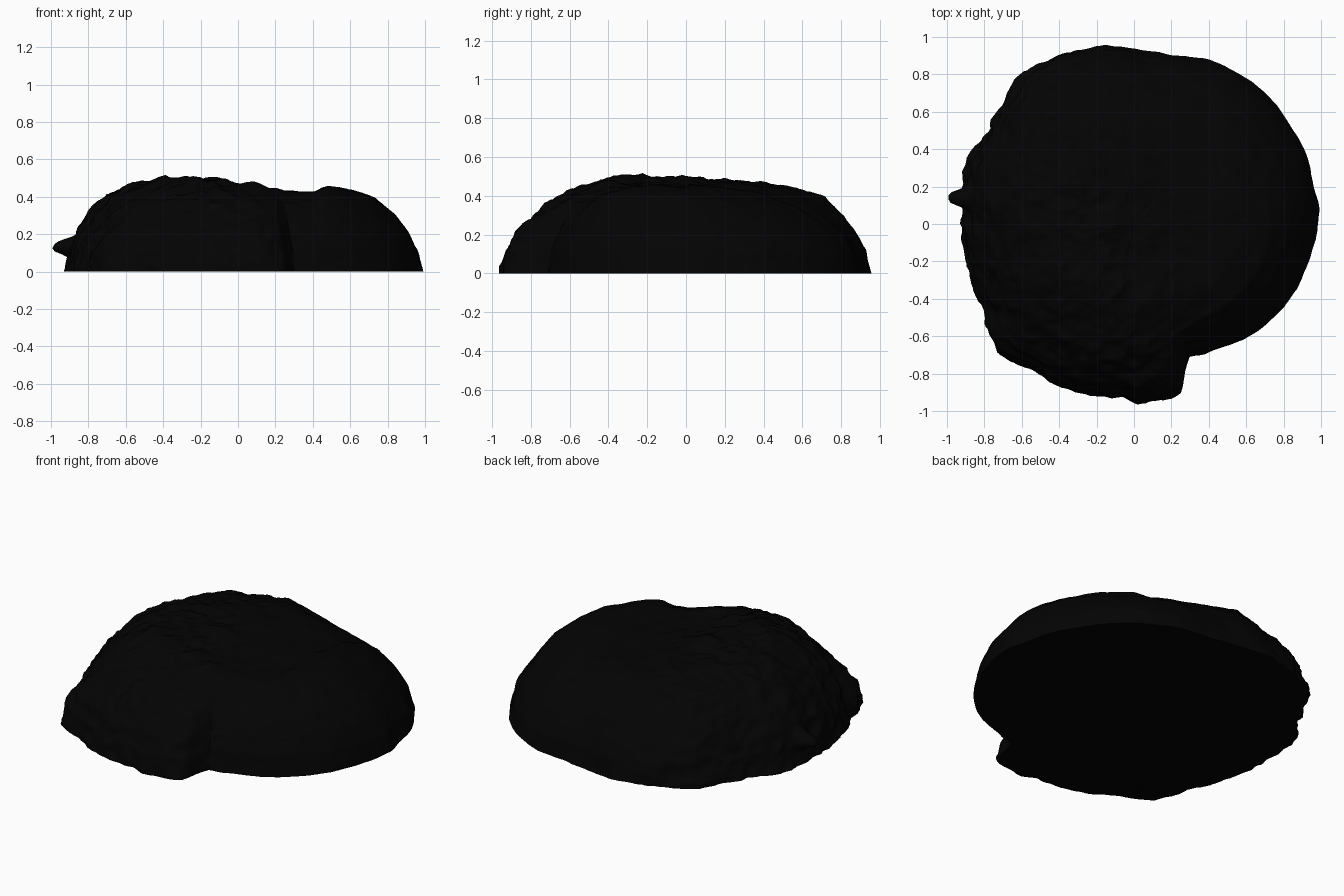
import bpy, bmesh, math
from mathutils import Vector, noise

default = bpy.data.objects.get("Cube")
if default:
    bpy.data.objects.remove(default, do_unlink=True)

# One near-black stone colour
stone = bpy.data.materials.new("black_stone")
stone.use_nodes = True
colour = (0.001, 0.001, 0.001, 1)
stone.diffuse_color = colour
shader = stone.node_tree.nodes["Principled BSDF"]
shader.inputs["Base Color"].default_value = colour
shader.inputs["Roughness"].default_value = 0.9

# Footprint, counter-clockwise from +x, with a notch at the front
FOOTPRINT = [
    (.99, .08), (.96, .2), (.93, .35), (.85, .5), (.75, .65), (.6, .78),
    (.4, .88), (.2, .9), (.05, .93), (-.15, .96), (-.35, .91), (-.5, .86),
    (-.61, .81), (-.7, .63), (-.78, .5), (-.88, .38), (-.92, .22), (-.93, 0),
    (-.9, -.2), (-.82, -.45), (-.72, -.7), (-.55, -.79), (-.35, -.88),
    (-.1, -.93), (.12, -.95), (.25, -.9), (.28, -.78), (.3, -.71),
    (.45, -.67), (.6, -.61), (.75, -.5), (.88, -.33), (.96, -.13)]
# Relative height against relative distance from the centre
PROFILE = [(0, 1), (.45, 1), (.6, .96), (.75, .87), (.85, .68),
           (.92, .48), (.97, .27), (1, 0)]
# Small peaks on the ridge
PEAKS = [(-.4, -.2), (-.12, 0)]
SEGMENTS, RINGS = 300, 90
TURN = 2 * math.pi


def interpolate(points, x):
    for (x0, y0), (x1, y1) in zip(points, points[1:]):
        if x <= x1:
            return y0 + (y1 - y0) * (x - x0) / (x1 - x0)
    return points[-1][1]


def smooth(low, high, x):
    u = min(1, max(0, (x - low) / (high - low)))
    return u * u * (3 - 2 * u)


polar = sorted((math.atan2(y, x) % TURN, math.hypot(x, y)) for x, y in FOOTPRINT)
first, last = polar[0], polar[-1]
polar = [(last[0] - TURN, last[1])] + polar + [(first[0] + TURN, first[1])]
angles = [TURN * i / SEGMENTS for i in range(SEGMENTS)]
edge = [interpolate(polar, a) for a in angles]
# Averaged radius, so that the notch fades out up the slope
SPAN = 16
soft = [sum(edge[(i + k) % SEGMENTS] for k in range(-SPAN, SPAN + 1)) / (2 * SPAN + 1)
        for i in range(SEGMENTS)]


def surface_point(i, t):
    """Point on the mound: rough rock towards -x, smoother towards +x."""
    angle = angles[i]
    radius = t * (soft[i] + (edge[i] - soft[i]) * smooth(.6, 1, t))
    x, y = radius * math.cos(angle), radius * math.sin(angle)
    rough = 1 - smooth(-.3, .4, x + .35 * y)
    # Ridge on the rough side, falling to a shallow round basin and a low rim
    basin = 1 - smooth(.34, .46, math.hypot(x - .12, y - .08))
    top = .49 - .055 * smooth(-.2, .4, x) + .03 * smooth(.4, .48, x)
    top -= .012 * basin + .015 * smooth(0, .6, y)
    # Front and back slopes are gentler than the sides
    slim = .14 * math.cos(angle - math.radians(60)) ** 2 * smooth(.45, .85, t)
    z = top * interpolate(PROFILE, t) * (1 - slim)
    for px, py in PEAKS:
        z += .025 * math.exp(-((x - px) ** 2 + (y - py) ** 2) / .006)
    # Rocky surface noise
    p = Vector((x, y, z))
    lumps = noise.fractal(p * 5, .8, 2, 5)
    ridges = abs(noise.noise(p * 9 + Vector((3, 7, 1))))
    out = Vector((x * t ** 4, y * t ** 4, .25 + z)).normalized()
    p += out * (lumps * (.008 + .014 * rough) - ridges * .025 * rough)
    # Small spur sticking out at -x
    gap = (Vector((x, y, z)) - Vector((-.89, .14, .14))).length
    p.x -= .1 * math.exp(-(gap / .05) ** 4)
    p.z = max(0, p.z) if t < 1 else 0
    return p


# Mound surface: rings from the rim to the crown
bm = bmesh.new()
rings = []
for k in range(RINGS, 0, -1):
    t = math.sin(math.pi / 2 * k / RINGS)
    rings.append([bm.verts.new(surface_point(i, t)) for i in range(SEGMENTS)])
crown = bm.verts.new(surface_point(0, 0))
centre = bm.verts.new((0, 0, 0))
for i in range(SEGMENTS):
    j = (i + 1) % SEGMENTS
    for outer, inner in zip(rings, rings[1:]):
        bm.faces.new((outer[i], outer[j], inner[j], inner[i]))
    bm.faces.new((rings[-1][i], rings[-1][j], crown))
    # Flat underside
    bm.faces.new((rings[0][j], rings[0][i], centre))

mesh = bpy.data.meshes.new("rock_mound")
bm.to_mesh(mesh)
bm.free()
mesh.materials.append(stone)
rock = bpy.data.objects.new("rock_mound", mesh)
bpy.context.collection.objects.link(rock)
bpy.context.view_layer.objects.active = rock
rock.select_set(True)
bpy.ops.object.shade_smooth_by_angle(angle=math.radians(50))
